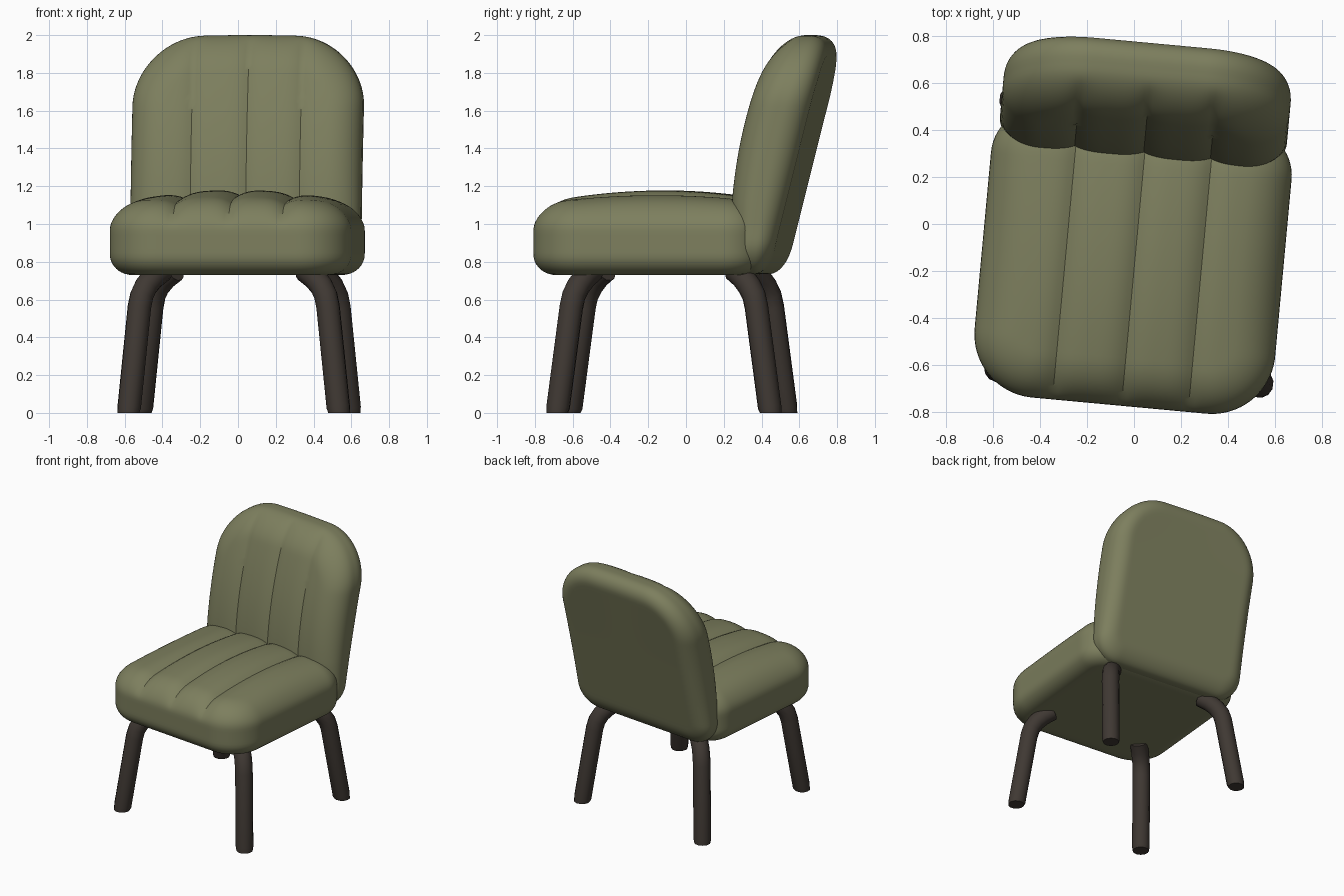
import bpy, bmesh, math
from mathutils import Vector

if "Cube" in bpy.data.objects:
    bpy.data.objects.remove(bpy.data.objects["Cube"])

TURN = math.radians(-5.3)          # the upholstery is turned slightly about z
SEAMS = (-0.285, 0.01, 0.295)      # channel stitching, across the width


def material(name, rgb):
    m = bpy.data.materials.new(name)
    m.diffuse_color = (*rgb, 1)
    m.use_nodes = True
    m.node_tree.nodes["Principled BSDF"].inputs["Base Color"].default_value = m.diffuse_color
    return m


olive = material("olive fabric", (0.205, 0.212, 0.112))
dark = material("dark brown wood", (0.050, 0.040, 0.033))


def smoothstep(a, b, v):
    t = min(max((v - a) / (b - a), 0), 1)
    return t * t * (3 - 2 * t)


def spread(a, b, n):
    return [a + (b - a) * i / n for i in range(n + 1)]


def channel(x, hx):
    """0 on a seam, rising to 1 in the middle of a padded channel."""
    d = min(abs(x - s) for s in SEAMS)
    t = min(d / 0.145, 1)
    return 1 - (1 - t) ** 3


def soften(x, v, w, hx, v0, v1, w1, r0, r1, low, high):
    """Round the outline corners of a slab, then its low and high rims."""
    mid, hv = (v0 + v1) / 2, (v1 - v0) / 2
    q = Vector((x, v - mid))
    r = r0 if q.y < 0 else r1
    e = min(hx - abs(q.x), hv - abs(q.y))
    d = Vector((math.copysign(max(abs(q.x) - hx + r, 0), q.x),
                math.copysign(max(abs(q.y) - hv + r, 0), q.y)))
    n = d.normalized() if d.length > 1e-9 else Vector((0, 0))
    q = q - d + n * max(abs(d.x), abs(d.y))
    top = w > w1 / 2
    re, rw = high if top else low
    a, c = 1 - e / re, 1 - (w1 - w if top else w) / rw
    if a > 0 and c > 0:
        s = max(a, c) / math.hypot(a, c)
        q += n * a * (s - 1) * re
        w += (1 if top else -1) * c * (s - 1) * rw
    return q.x, q.y + mid, w


def cushion(name, hx, v0, v1, w1, r0, r1, low, high, place):
    """Gridded slab with columns on the seams; place() gives the final shape."""
    stops = (-hx, *SEAMS, hx)
    xs = [-hx]
    for a, b in zip(stops, stops[1:]):
        xs += spread(a, b, 14)[1:]
    axes = (xs, spread(v0, v1, 48), spread(0, w1, 16))
    bm, found = bmesh.new(), {}

    def vert(key):
        if key not in found:
            p = [axes[i][key[i]] for i in range(3)]
            q = soften(*p, hx, v0, v1, w1, r0, r1, low, high)
            found[key] = bm.verts.new(place(*q))
        return found[key]

    for ax in range(3):
        b, c = (ax + 1) % 3, (ax + 2) % 3
        for end in (0, len(axes[ax]) - 1):
            for i in range(len(axes[b]) - 1):
                for j in range(len(axes[c]) - 1):
                    quad = []
                    for di, dj in ((0, 0), (1, 0), (1, 1), (0, 1)):
                        key = [0, 0, 0]
                        key[ax], key[b], key[c] = end, i + di, j + dj
                        quad.append(vert(tuple(key)))
                    bm.faces.new(quad)
    bmesh.ops.recalc_face_normals(bm, faces=bm.faces)
    me = bpy.data.meshes.new(name)
    bm.to_mesh(me)
    bm.free()
    ob = bpy.data.objects.new(name, me)
    bpy.context.collection.objects.link(ob)
    me.materials.append(olive)
    ob.rotation_euler.z = TURN
    finish(ob)


def finish(ob):
    bpy.ops.object.select_all(action='DESELECT')
    ob.select_set(True)
    bpy.context.view_layer.objects.active = ob
    bpy.ops.object.shade_smooth_by_angle(angle=math.radians(40))


# Seat: crowned top with four padded channels
def place_seat(x, y, w):
    z = 0.73 + w
    up = smoothstep(0.96, 1.09, z)
    crown = (1 - (x / 0.645) ** 2) * max(1 - ((y + 0.12) / 0.66) ** 2, 0)
    return (x + 0.008, y,
            z + up * (0.075 * crown - 0.03 * (1 - channel(x, 0.64))))


cushion("seat", 0.642, -0.775, 0.45, 0.375, 0.27, 0.2,
        (0.12, 0.11), (0.19, 0.14), place_seat)


# Backrest: leaning slab, channels on the front face only
def place_back(x, z, w):
    t = max(z - 1.1, 0)
    front = 0.285 + 0.07 * t + 0.2 * t * t
    rear = 0.55 + 0.25 * (z - 1.0)
    k = w / 0.3
    y = rear + (front - rear) * k
    y += 0.022 * smoothstep(0.6, 0.95, k) * (1 - channel(x, 0.61))
    z -= 0.02 * (x / 0.61) ** 2 * smoothstep(1.4, 2.0, z)
    return x + 0.003, y, z


cushion("backrest", 0.613, 0.735, 2.0, 0.3, 0.18, 0.37,
        (0.12, 0.12), (0.18, 0.14), place_back)

# Legs: splayed round tubes that bend inward under the seat
FEET = {"front_left_leg": (-0.58, -0.615), "front_right_leg": (0.535, -0.682),
        "back_left_leg": (-0.515, 0.532), "back_right_leg": (0.592, 0.448)}
BEND = ((0, 0, 0), (0.004, 0.005, 0.03), (0.058, 0.075, 0.56),
        (0.07, 0.088, 0.62), (0.093, 0.112, 0.67), (0.13, 0.145, 0.715),
        (0.18, 0.19, 0.755))

for name, (fx, fy) in FEET.items():
    cu = bpy.data.curves.new(name, 'CURVE')
    cu.dimensions = '3D'
    cu.bevel_depth, cu.bevel_resolution, cu.use_fill_caps = 0.063, 4, True
    sp = cu.splines.new('POLY')
    sp.points.add(len(BEND) - 1)
    for p, (dx, dy, z) in zip(sp.points, BEND):
        p.co = (fx - math.copysign(dx, fx), fy - math.copysign(dy, fy), z, 1)
    sp.points[0].radius = 0.93
    ob = bpy.data.objects.new(name, cu)
    bpy.context.collection.objects.link(ob)
    bpy.ops.object.select_all(action='DESELECT')
    ob.select_set(True)
    bpy.context.view_layer.objects.active = ob
    bpy.ops.object.convert(target='MESH')
    ob = bpy.context.object
    for v in ob.data.vertices:      # level foot on the floor
        if v.co.z < 0.015:
            v.co.z = 0
    ob.data.materials.clear()
    ob.data.materials.append(dark)
    finish(ob)
